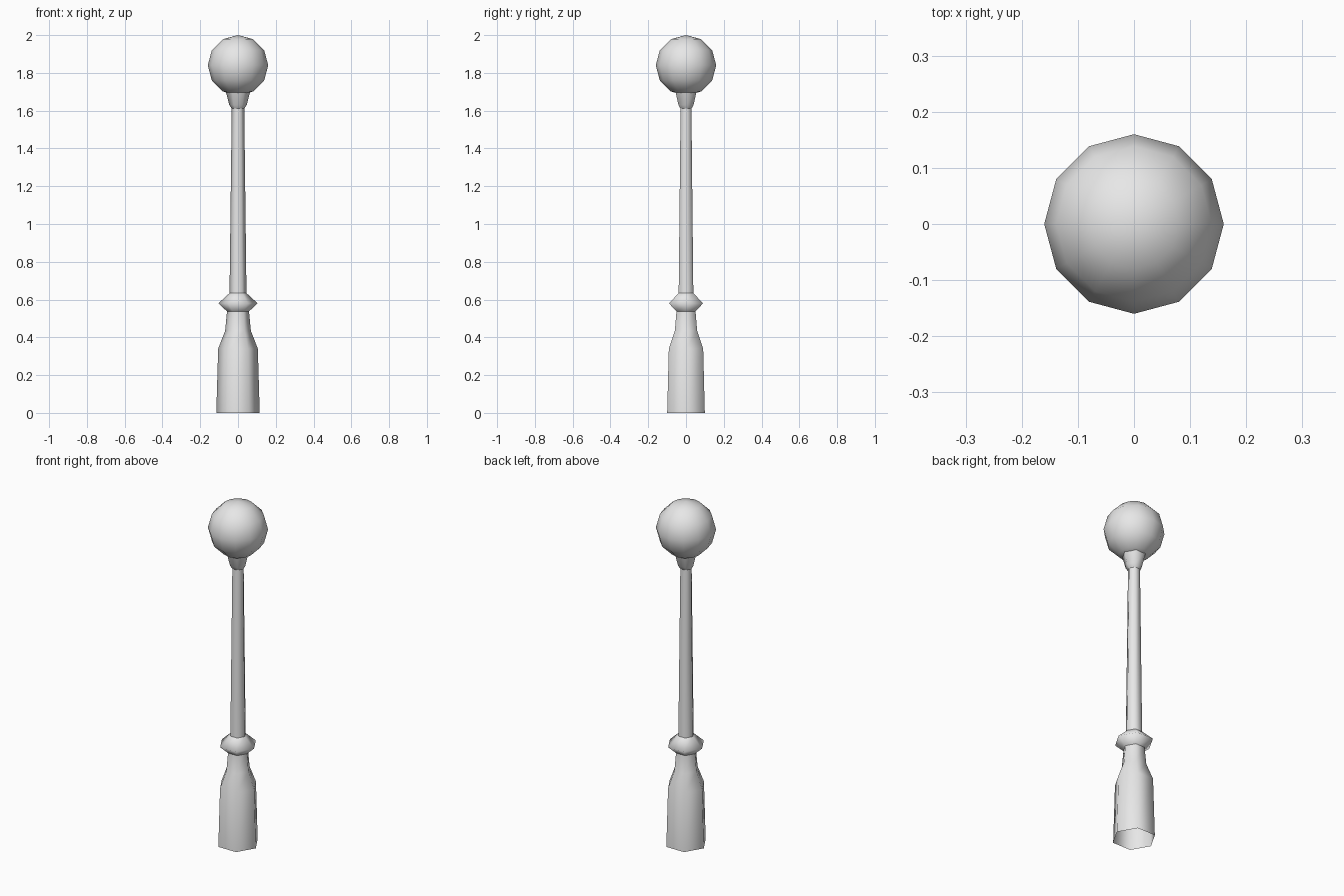
import bpy
import bmesh
from math import cos, sin, tau

cube = bpy.data.objects.get("Cube")
if cube:
    bpy.data.objects.remove(cube, do_unlink=True)

# One plain grey for the whole lamp post
grey = bpy.data.materials.new("light_grey")
grey.use_nodes = True
colour = (0.8, 0.8, 0.8, 1.0)
grey.diffuse_color = colour
grey.node_tree.nodes["Principled BSDF"].inputs["Base Color"].default_value = colour


def finish(name, bm):
    """Turn a bmesh into a smooth shaded, coloured object."""
    bmesh.ops.recalc_face_normals(bm, faces=bm.faces[:])
    for face in bm.faces:
        face.smooth = True
    mesh = bpy.data.meshes.new(name)
    bm.to_mesh(mesh)
    bm.free()
    mesh.materials.append(grey)
    obj = bpy.data.objects.new(name, mesh)
    bpy.context.collection.objects.link(obj)
    return obj


def lathe(name, profile, sides=6):
    """Open tube through (radius, height) rings, with a corner on +x."""
    bm = bmesh.new()
    rings = [[bm.verts.new((r * cos(tau * i / sides), r * sin(tau * i / sides), z))
              for i in range(sides)] for r, z in profile]
    for low, high in zip(rings, rings[1:]):
        for i in range(sides):
            j = (i + 1) % sides
            bm.faces.new((low[i], low[j], high[j], high[i]))
    return finish(name, bm)


# Hexagonal post, from the ground up
lathe("base", [(0.115, 0), (0.105, 0.34), (0.068, 0.435), (0.058, 0.54)])
lathe("ring", [(0.05, 0.53), (0.104, 0.58), (0.044, 0.635)])
lathe("pole", [(0.045, 0.62), (0.033, 1.62)])
lathe("collar", [(0.033, 1.61), (0.046, 1.63), (0.067, 1.71)])

# Round lamp globe
globe = bmesh.new()
bmesh.ops.create_uvsphere(globe, u_segments=12, v_segments=6, radius=0.16)
bmesh.ops.translate(globe, verts=globe.verts[:], vec=(0, 0, 1.84))
finish("globe", globe)
